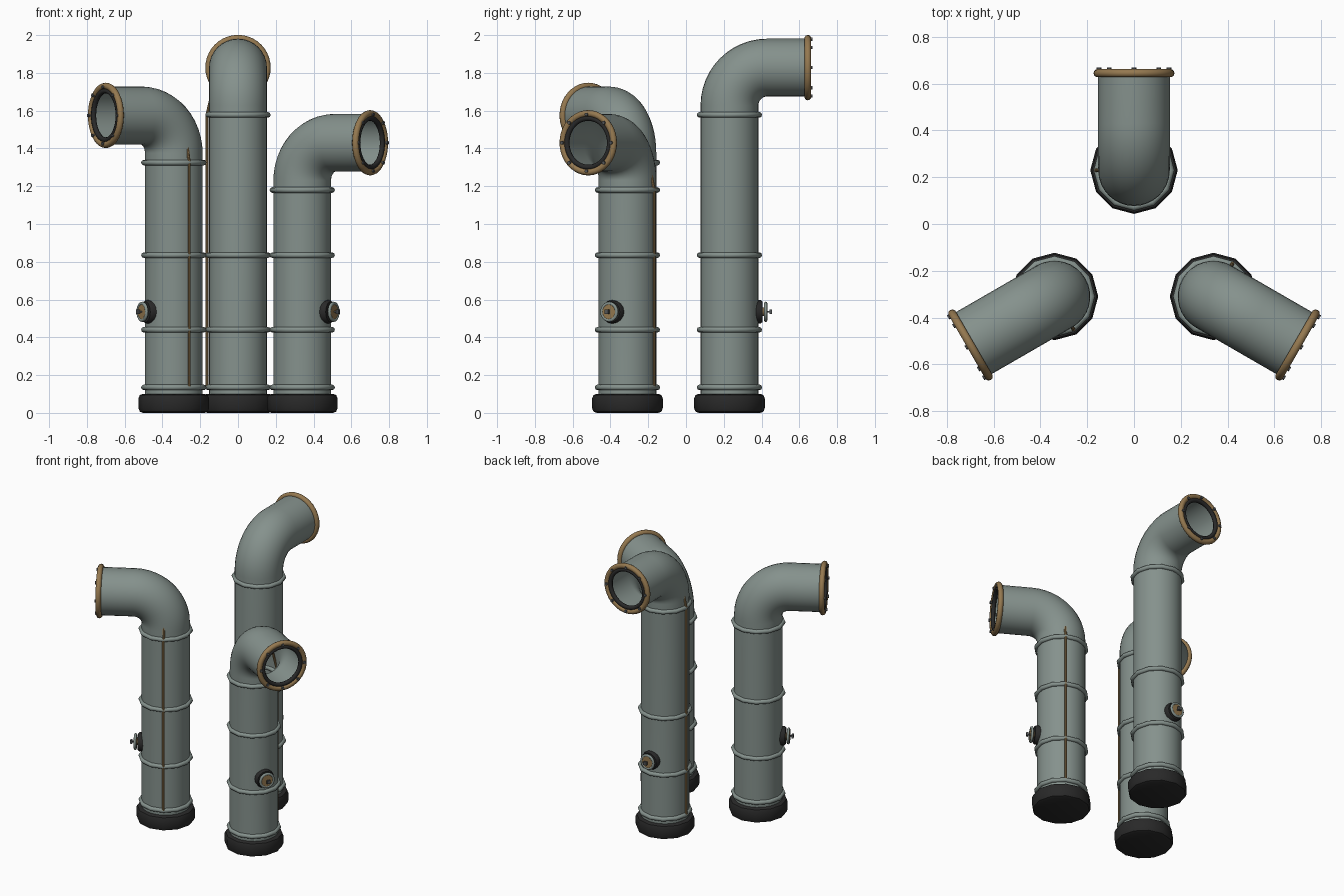
import bpy, bmesh, math
from mathutils import Matrix, Vector

cube = bpy.data.objects.get("Cube")
if cube:
    bpy.data.objects.remove(cube)


def material(name, rgb):
    m = bpy.data.materials.new(name)
    m.use_nodes = True
    col = (*rgb, 1)
    m.diffuse_color = col
    m.node_tree.nodes["Principled BSDF"].inputs["Base Color"].default_value = col
    return m


STEEL = material("grey_green_paint", (0.235, 0.285, 0.265))
BRASS = material("brass", (0.30, 0.19, 0.08))
RUBBER = material("black_rubber", (0.022, 0.022, 0.022))
BOLT = material("dark_steel", (0.09, 0.095, 0.1))

PIPE_R = 0.153      # pipe radius
BEND = 0.2          # elbow radius along the axis
MOUTH = 0.415       # forward reach of the mouth


def sweep(bm, points, tangents, radius, sides, cap=False):
    """Round tube whose path lies in the plane of its points."""
    rings = []
    for p, t in zip(points, tangents):
        rot = Vector((0, 0, 1)).rotation_difference(Vector(t)).to_matrix()
        rings.append([bm.verts.new(Vector(p) + rot @ Vector(
            (radius * math.cos(a), radius * math.sin(a), 0)))
            for a in (math.tau * i / sides for i in range(sides))])
    for a, b in zip(rings, rings[1:]):
        for i in range(sides):
            j = (i + 1) % sides
            bm.faces.new((a[i], a[j], b[j], b[i]))
    if cap:
        bm.faces.new(rings[0][::-1])
        bm.faces.new(rings[-1])


def lathe(bm, profile, sides, matrix, closed=False):
    """Spin (radius, height) pairs about z, then place by the matrix."""
    rings = [[bm.verts.new(matrix @ Vector((r * math.cos(a), r * math.sin(a), h)))
              for a in (math.tau * i / sides for i in range(sides))]
             for r, h in profile]
    pairs = list(zip(rings, rings[1:]))
    if closed:
        pairs.append((rings[-1], rings[0]))
    for a, b in pairs:
        for i in range(sides):
            j = (i + 1) % sides
            bm.faces.new((a[i], a[j], b[j], b[i]))
    if not closed:
        bm.faces.new(rings[0][::-1])
        bm.faces.new(rings[-1])


def torus(bm, major, minor, sides, matrix, steps=10):
    prof = [(major + minor * math.cos(a), minor * math.sin(a))
            for a in (math.tau * i / steps for i in range(steps))]
    lathe(bm, prof, sides, matrix, True)


def finish(bm, name, mat, place, angle=40):
    bmesh.ops.recalc_face_normals(bm, faces=bm.faces)
    me = bpy.data.meshes.new(name)
    bm.to_mesh(me)
    bm.free()
    me.materials.append(mat)
    ob = bpy.data.objects.new(name, me)
    bpy.context.collection.objects.link(ob)
    ob.matrix_world = place
    bpy.ops.object.select_all(action='DESELECT')
    ob.select_set(True)
    bpy.context.view_layer.objects.active = ob
    bpy.ops.object.shade_smooth_by_angle(angle=math.radians(angle))
    return ob


def facing(y, z):
    """Turns the z axis forward (+y) at the given point."""
    return Matrix.Translation((0, y, z)) @ Matrix.Rotation(-math.pi / 2, 4, 'X')


def vent_pipe(side, x, y, turn, axis_z):
    place = Matrix.Translation((x, y, 0)) @ Matrix.Rotation(math.radians(turn), 4, 'Z')
    collar_z = axis_z - 0.25
    start = axis_z - BEND

    # Hollow pipe with an elbow
    bm = bmesh.new()
    pts, tans = [(0, 0, 0.05)], [(0, 0, 1)]
    for i in range(13):
        a = math.pi / 2 * i / 12
        pts.append((0, BEND * (1 - math.cos(a)), start + BEND * math.sin(a)))
        tans.append((0, math.sin(a), math.cos(a)))
    pts.append((0, MOUTH, axis_z))
    tans.append((0, 1, 0))
    sweep(bm, pts, tans, PIPE_R, 32)
    finish(bm, side + "_pipe", STEEL, place)

    # Rubber foot
    bm = bmesh.new()
    lathe(bm, [(0.163, 0), (0.18, 0.007), (0.187, 0.025), (0.187, 0.077),
               (0.18, 0.094), (0.163, 0.101)], 12, Matrix())
    finish(bm, side + "_foot", RUBBER, place, 35)

    # Collars around the pipe
    bm = bmesh.new()
    for z in (0.135, 0.44, 0.835, collar_z):
        torus(bm, 0.158, 0.015, 12, Matrix.Translation((0, 0, z)), 8)
    finish(bm, side + "_collars", STEEL, place, 50)

    # Mouth rim, seal and bolts
    bm = bmesh.new()
    torus(bm, 0.155, 0.018, 40, facing(MOUTH, axis_z))
    finish(bm, side + "_mouth_rim", BRASS, place, 60)
    bm = bmesh.new()
    torus(bm, 0.13, 0.014, 40, facing(MOUTH, axis_z), 8)
    finish(bm, side + "_mouth_seal", RUBBER, place, 60)
    bm = bmesh.new()
    for i in range(8):
        a = math.tau * i / 8
        spot = Matrix.Translation((0.15 * math.cos(a), 0.15 * math.sin(a), 0))
        lathe(bm, [(0.01, 0), (0.01, 0.024)], 6, facing(MOUTH, axis_z) @ spot)
    finish(bm, side + "_mouth_bolts", BOLT, place)

    # Valve: mount, hand wheel, hub and spindle nut
    valve = facing(0, 0.535)
    bm = bmesh.new()
    lathe(bm, [(0.06, 0.12), (0.062, 0.165), (0.055, 0.175)], 16, valve)
    finish(bm, side + "_valve_mount", RUBBER, place)
    bm = bmesh.new()
    torus(bm, 0.045, 0.009, 20, valve @ Matrix.Translation((0, 0, 0.192)), 8)
    finish(bm, side + "_valve_wheel", STEEL, place, 60)
    bm = bmesh.new()
    lathe(bm, [(0.022, 0.17), (0.022, 0.186), (0.042, 0.188),
               (0.042, 0.198)], 20, valve)
    finish(bm, side + "_valve_hub", BRASS, place)
    bm = bmesh.new()
    lathe(bm, [(0.006, 0.19), (0.006, 0.212), (0.016, 0.212), (0.016, 0.225)], 4,
          valve @ Matrix.Rotation(math.pi / 4, 4, 'Z'))
    finish(bm, side + "_valve_nut", BOLT, place)

    # Thin brass line that runs up the flank and enters the elbow
    bm = bmesh.new()
    lean = Vector((0.035, 0, 0.15)).normalized()
    sweep(bm, [(-0.164, 0, 0.14), (-0.164, 0, collar_z),
               (-0.129, 0, collar_z + 0.15)],
          [(0, 0, 1), (lean.x / 2, 0, 1), lean], 0.008, 8, True)
    finish(bm, side + "_side_line", BRASS, place)


vent_pipe("back", 0, 0.23, 0, 1.828)
vent_pipe("left", 0.34, -0.31, -120, 1.43)
vent_pipe("right", -0.34, -0.31, 120, 1.575)
